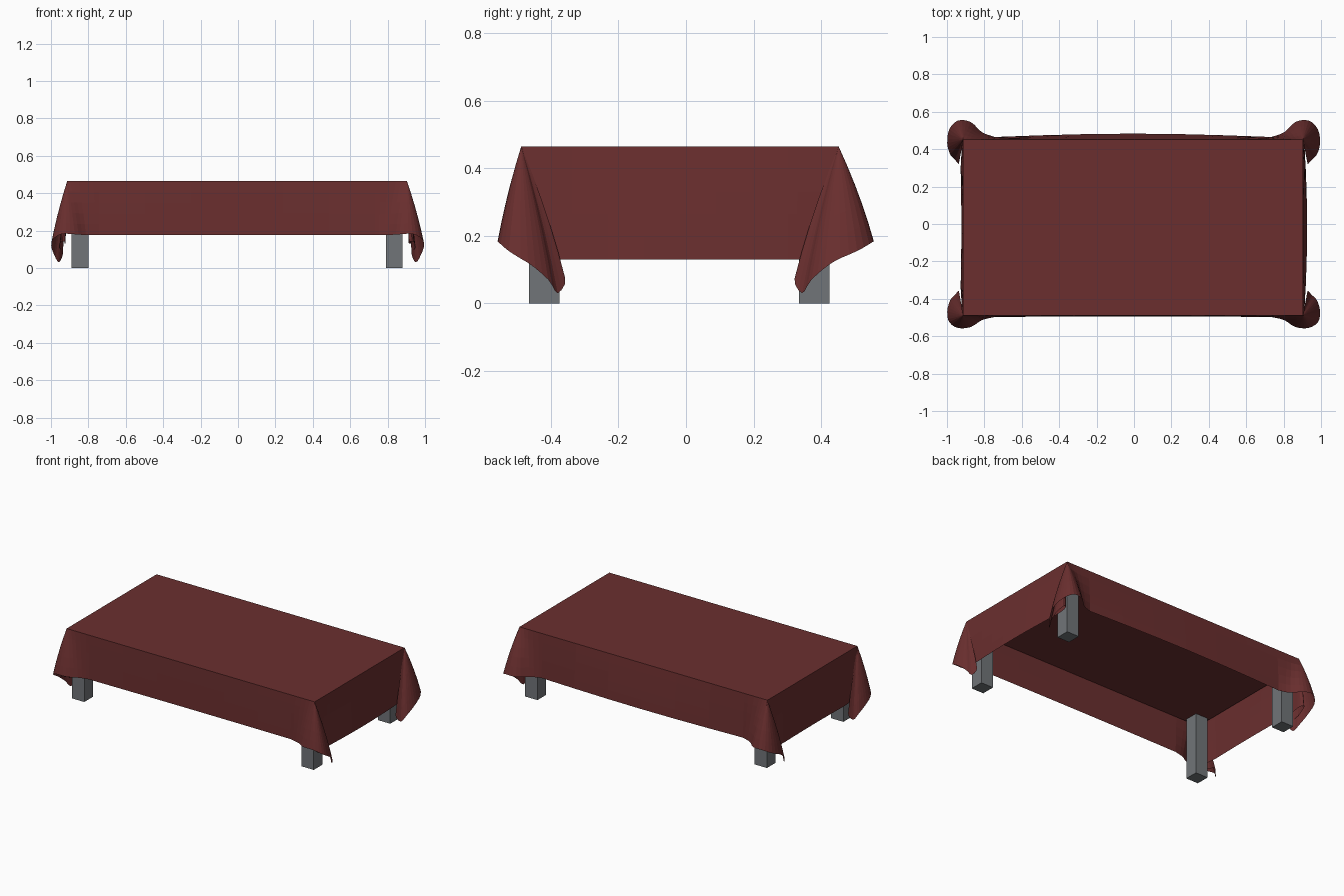
import bpy, bmesh, math
from mathutils import Vector

if "Cube" in bpy.data.objects:
    bpy.data.objects.remove(bpy.data.objects["Cube"])


def material(name, rgb):
    m = bpy.data.materials.new(name)
    m.diffuse_color = (*rgb, 1)
    m.use_nodes = True
    m.node_tree.nodes["Principled BSDF"].inputs["Base Color"].default_value = m.diffuse_color
    return m


RED = material("dark red cloth", (0.145, 0.028, 0.028))
GREY = material("grey legs", (0.165, 0.178, 0.19))


def finish(bm, name, mat):
    me = bpy.data.meshes.new(name)
    bm.to_mesh(me)
    bm.free()
    me.materials.append(mat)
    ob = bpy.data.objects.new(name, me)
    bpy.context.collection.objects.link(ob)
    return ob


def box(name, lo, hi, mat):
    bm = bmesh.new()
    bmesh.ops.create_cube(bm, size=1)
    lo, hi = Vector(lo), Vector(hi)
    for v in bm.verts:
        v.co = (lo + hi) / 2 + v.co * (hi - lo)
    return finish(bm, name, mat)


# Table: slab and four legs
X0, X1, Y0, Y1 = -0.908, 0.898, -0.483, 0.447
box("tabletop", (X0, Y0, 0.41), (X1, Y1, 0.458), RED)
for xn, x in (("left", -0.89), ("right", 0.79)):
    for yn, y in (("front", -0.465), ("back", 0.335)):
        box(f"{yn}_{xn}_leg", (x, y, 0), (x + 0.09, y + 0.09, 0.412), GREY)

# Corner fold of the cloth, from the long side round to the short side:
# hem offset outward in x and y, hem height, top edge offset in x and y
FOLD = [
    (-0.17, 0.012, 0.177, -0.17, 0),
    (-0.10, 0.035, 0.176, -0.06, 0),
    (-0.04, 0.085, 0.180, 0, 0),
    (0.03, 0.092, 0.182, 0, 0),
    (0.08, 0.050, 0.155, 0, 0),
    (0.092, -0.02, 0.120, 0, 0),
    (0.075, -0.08, 0.070, 0, 0),
    (0.048, -0.108, 0.030, 0, 0),
    (0.025, -0.13, 0.075, 0, 0),
    (0.045, -0.06, 0.110, 0, 0),
    (0.035, 0.010, 0.140, 0, 0),
    (0.012, 0.000, 0.140, 0, 0),
    (0.010, -0.06, 0.132, 0, -0.04),
    (0.015, -0.15, 0.130, 0, -0.15),
]


def smooth(points, n=3):
    """Catmull-Rom curve through the points."""
    out = []
    for i in range(len(points) - 1):
        a, b, c, d = (points[max(0, min(len(points) - 1, i + k))] for k in (-1, 0, 1, 2))
        for j in range(n):
            t = j / n
            out.append([0.5 * (2 * q + (r - p) * t + (2 * p - 5 * q + 4 * r - s) * t * t
                               + (3 * q - p - 3 * r + s) * t ** 3)
                        for p, q, r, s in zip(a, b, c, d)])
    return out + [list(points[-1])]


def corner(sx, sy):
    """Pairs of (top point, hem point) for one corner of the cloth."""
    cx = X1 + 0.005 if sx > 0 else X0 - 0.005
    cy = Y1 + 0.005 if sy > 0 else Y0 - 0.005
    kx = 1.0 if sx > 0 else 0.93
    ky = 1.1 if sy > 0 else 0.74
    pairs = []
    for dx, dy, z, tx, ty in smooth(FOLD):
        hem = Vector((cx + sx * dx * (kx if dx > 0 else 1),
                      cy + sy * dy * (ky if dy > 0 else 1), z))
        top = Vector((cx + sx * min(tx, 0), cy + sy * min(ty, 0), 0.465))
        pairs.append((top, hem))
    return pairs


def side(a, b, out, bulge, n=6):
    """Pairs between two corners, with a gentle outward bulge."""
    return [(a[0].lerp(b[0], i / n),
             a[1].lerp(b[1], i / n) + Vector(out) * bulge * math.sin(math.pi * i / n))
            for i in range(1, n)]


# Ring of the cloth skirt, counter-clockwise from the front right corner
fr, br = corner(1, -1), corner(1, 1)[::-1]
bl, fl = corner(-1, 1), corner(-1, -1)[::-1]
ring = (fr + side(fr[-1], br[0], (1, 0, 0), 0.008) + br
        + side(br[-1], bl[0], (0, 1, 0), 0.018) + bl
        + side(bl[-1], fl[0], (-1, 0, 0), -0.004) + fl
        + side(fl[-1], fr[0], (0, -1, 0), -0.003))

bm = bmesh.new()
cache = {}


def vert(p):
    key = tuple(round(c, 4) for c in p)
    if key not in cache:
        cache[key] = bm.verts.new(p)
    return cache[key]


def face(vs):
    vs = list(dict.fromkeys(vs))
    if len(vs) > 2 and not bm.faces.get(vs):
        bm.faces.new(vs)


STEPS = (0, 0.2, 0.4, 0.6, 0.8, 1)
columns = []
for top, hem in ring:
    flare = Vector((hem.x - top.x, hem.y - top.y, 0))
    columns.append([vert(top.lerp(hem, t) + flare * 0.25 * t * (1 - t)) for t in STEPS])
for a, b in zip(columns, columns[1:] + columns[:1]):
    for k in range(len(STEPS) - 1):
        face([a[k], a[k + 1], b[k + 1], b[k]])
# Flat top of the cloth
face([c[0] for c in columns])
finish(bm, "tablecloth", RED)
